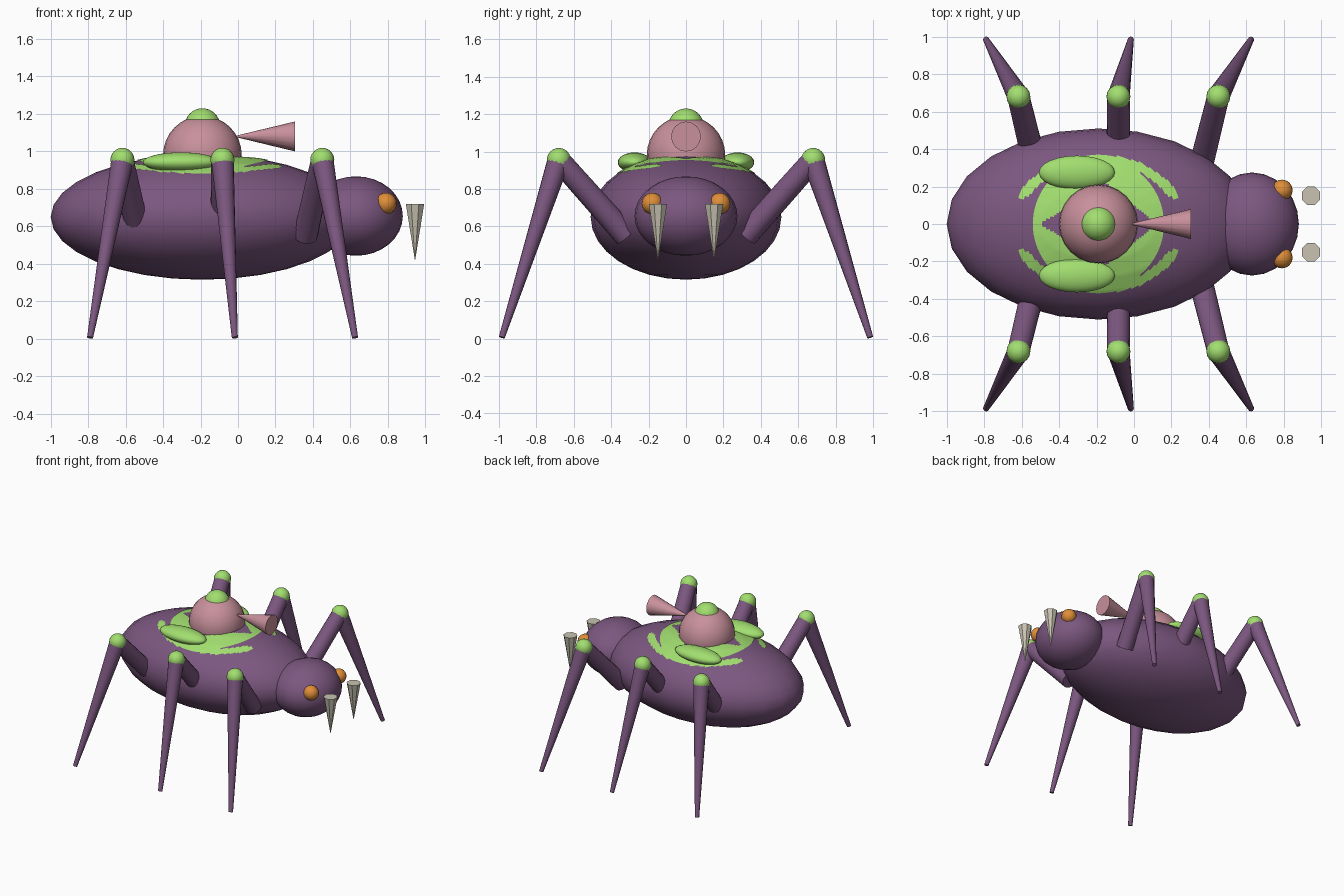
import bpy, bmesh, math
from mathutils import Vector
from mathutils.bvhtree import BVHTree

if "Cube" in bpy.data.objects:
    bpy.data.objects.remove(bpy.data.objects["Cube"])


def material(name, rgb):
    m = bpy.data.materials.new(name)
    m.diffuse_color = (*rgb, 1)
    m.use_nodes = True
    m.node_tree.nodes["Principled BSDF"].inputs["Base Color"].default_value = m.diffuse_color
    return m


PURPLE = material("purple", (0.20, 0.095, 0.215))
GREEN = material("green", (0.36, 0.73, 0.16))
PINK = material("dusty_pink", (0.58, 0.28, 0.33))
ORANGE = material("orange", (0.74, 0.27, 0.04))
BONE = material("bone", (0.58, 0.54, 0.44))


def finish(bm, name, mat, smooth=True):
    mesh = bpy.data.meshes.new(name)
    bm.to_mesh(mesh)
    bm.free()
    ob = bpy.data.objects.new(name, mesh)
    bpy.context.collection.objects.link(ob)
    mesh.materials.append(mat)
    if smooth:
        bpy.ops.object.select_all(action='DESELECT')
        ob.select_set(True)
        bpy.context.view_layer.objects.active = ob
        bpy.ops.object.shade_smooth_by_angle(angle=math.radians(40))
    return ob


def ball(name, mat, loc, radii, segs=24, rings=16):
    bm = bmesh.new()
    bmesh.ops.create_uvsphere(bm, u_segments=segs, v_segments=rings, radius=1)
    bmesh.ops.scale(bm, vec=radii, verts=bm.verts)
    bmesh.ops.translate(bm, vec=loc, verts=bm.verts)
    return finish(bm, name, mat)


def rod(name, mat, a, b, ra, rb, segs=16, smooth=True, turn=0.0):
    """Tapered cylinder running from a to b."""
    a, b = Vector(a), Vector(b)
    d = b - a
    bm = bmesh.new()
    bmesh.ops.create_cone(bm, cap_ends=True, segments=segs, radius1=ra,
                          radius2=rb, depth=d.length)
    q = Vector((0, 0, 1)).rotation_difference(d)
    for v in bm.verts:
        c, s = math.cos(turn), math.sin(turn)
        p = Vector((c * v.co.x - s * v.co.y, s * v.co.x + c * v.co.y, v.co.z))
        v.co = q @ p + (a + b) / 2
    return finish(bm, name, mat, smooth)


# Body and head
body = ball("body", PURPLE, (-0.19, 0, 0.65), (0.81, 0.51, 0.335))
ball("head", PURPLE, (0.63, 0, 0.655), (0.25, 0.275, 0.212))

# Back turret: dome, cap and flared barrel
ball("dome", PINK, (-0.19, 0, 0.98), (0.21, 0.21, 0.21))
ball("dome_cap", GREEN, (-0.19, 0, 1.135), (0.095, 0.095, 0.095))
rod("barrel", PINK, (-0.01, 0, 1.08), (0.305, 0, 1.08), 0.004, 0.08)


# Ring-shaped back marking, a thin skin laid on the body
def marked(dx, dy):
    r = math.hypot(dx, dy)
    e = math.hypot(dx / 0.47, dy / 0.37)
    wedge = (0.6 if dx < 0 else 0.8) * (0.315 - abs(dx))
    if e > 1 or abs(dy) < wedge:
        return False
    return r < 0.35 or (e > 0.88 and abs(dy) > 0.14)


bm = bmesh.new()
bm.from_mesh(body.data)
tree = BVHTree.FromBMesh(bm)
bm.free()
bm = bmesh.new()
N, M = 120, 30
grid = []
for j in range(M + 1):
    r = 0.17 + 0.30 * j / M
    row = []
    for i in range(N):
        t = 2 * math.pi * i / N
        x, y = -0.19 + r * math.cos(t), r * math.sin(t)
        hit = tree.ray_cast(Vector((x, y, 2)), Vector((0, 0, -1)))[0]
        row.append(bm.verts.new((x, y, hit.z + 0.004)))
    grid.append(row)
for j in range(M):
    for i in range(N):
        k = (i + 1) % N
        quad = (grid[j][i], grid[j + 1][i], grid[j + 1][k], grid[j][k])
        c = sum((v.co for v in quad), Vector()) / 4
        if marked(c.x + 0.19, c.y):
            bm.faces.new(quad)
bmesh.ops.delete(bm, geom=[v for v in bm.verts if not v.link_faces], context='VERTS')
finish(bm, "back_marking", GREEN)

# Knee, foot and hip x positions of the three leg pairs
LEGS = {"rear": (-0.617, -0.79, -0.53),
        "middle": (-0.083, -0.017, -0.083),
        "front": (0.45, 0.625, 0.36)}

for s, side in ((-1, "right"), (1, "left")):
    # Back pods, eyes and fangs
    ball(f"back_pod_{side}", GREEN, (-0.305, s * 0.275, 0.942), (0.203, 0.09, 0.053))
    ball(f"eye_{side}", ORANGE, (0.79, s * 0.18, 0.722), (0.057, 0.057, 0.057), 16, 12)
    rod(f"fang_{side}", BONE, (0.945, s * 0.15, 0.72), (0.945, s * 0.15, 0.42),
        0.053, 0.001, 8, False, math.pi / 8)
    # Legs
    for pos, (kx, fx, hx) in LEGS.items():
        knee = (kx, s * 0.68, 0.955)
        rod(f"upper_leg_{pos}_{side}", PURPLE, (hx, s * 0.32, 0.55), knee, 0.065, 0.06)
        rod(f"lower_leg_{pos}_{side}", PURPLE, knee, (fx, s * 0.985, 0.006), 0.06, 0.016)
        ball(f"knee_{pos}_{side}", GREEN, knee, (0.064, 0.064, 0.064), 16, 12)
